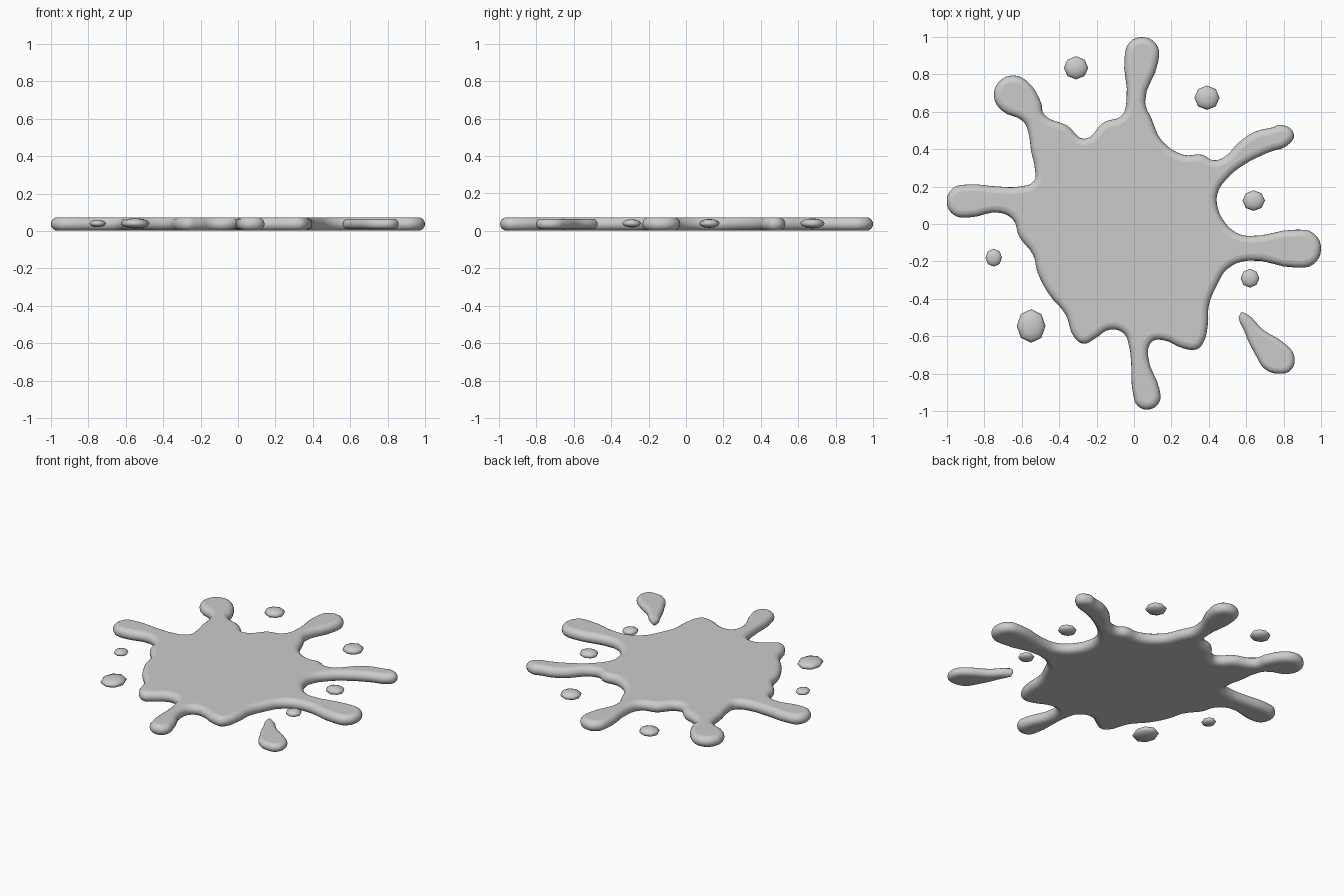
import bpy, math
from mathutils import Vector

if "Cube" in bpy.data.objects:
    bpy.data.objects.remove(bpy.data.objects["Cube"])

HALF = 0.036   # half the thickness of the puddle
MID = 0.037    # height of its middle plane


def arm(neck, half_width, tip, radius, spread=105):
    """Outline of one splash arm, clockwise: neck, round tip, neck."""
    n, t = Vector(neck), Vector(tip)
    d = (t - n).normalized()
    side = Vector((-d.y, d.x))
    pts = [n + side * half_width]
    for deg in (spread, spread / 2, 0, -spread / 2, -spread):
        a = math.radians(deg)
        pts.append(t + (d * math.cos(a) + side * math.sin(a)) * radius)
    pts.append(n - side * half_width)
    return [tuple(p) for p in pts]


def blob(name, pts, half=HALF, z=MID):
    """Filled smooth outline with a fully rounded rim, as a mesh."""
    cu = bpy.data.curves.new(name, 'CURVE')
    cu.dimensions = '2D'
    cu.fill_mode = 'BOTH'
    cu.resolution_u = 4
    cu.bevel_depth = half
    cu.bevel_resolution = 3
    cu.offset = -half
    sp = cu.splines.new('BEZIER')
    sp.bezier_points.add(len(pts) - 1)
    for bp, p in zip(sp.bezier_points, pts):
        bp.co = (p[0], p[1], 0)
        bp.handle_left_type = bp.handle_right_type = 'AUTO'
    sp.use_cyclic_u = True
    ob = bpy.data.objects.new(name, cu)
    bpy.context.collection.objects.link(ob)
    ob.location.z = z
    bpy.ops.object.select_all(action='DESELECT')
    ob.select_set(True)
    bpy.context.view_layer.objects.active = ob
    bpy.ops.object.convert(target='MESH')
    bpy.ops.object.shade_smooth_by_angle(angle=math.radians(50))


# Main puddle: arms joined by the bays between them
outline = []
outline += arm((0.01, 0.66), 0.05, (0.043, 0.905), 0.094)          # back arm
outline += [(.095, .56), (.15, .445), (.265, .37), (.365, .37), (.42, .342)]
outline += [(.475, .353), (.565, .44), (.65, .495), (.735, .515), (.79, .53),
            (.855, .48), (.82, .42), (.725, .385), (.585, .315)]    # back right arm
outline += [(.495, .24), (.447, .165), (.447, .09), (.485, .01), (.545, -.045)]
outline += arm((0.61, -0.13), 0.066, (0.895, -0.132), 0.105)       # right arm
outline += [(.5, -.24), (.44, -.335), (.4, -.435), (.395, -.535), (.37, -.635),
            (.335, -.67), (.265, -.665), (.15, -.62), (.095, -.63)]
outline += arm((0.03, -0.72), 0.047, (0.07, -0.918), 0.074)        # front arm
outline += [(-.025, -.66), (-.055, -.585), (-.13, -.565), (-.205, -.61),
            (-.27, -.64), (-.32, -.605), (-.365, -.485), (-.455, -.375),
            (-.515, -.26), (-.54, -.165), (-.615, -.065), (-.645, .02)]
outline += arm((-0.72, 0.13), 0.07, (-0.91, 0.122), 0.091)         # left arm
outline += [(-.615, .2), (-.535, .23), (-.53, .295), (-.55, .39), (-.565, .49)]
outline += arm((-0.545, 0.60), 0.07, (-0.645, 0.69), 0.104, 95)    # back left arm
outline += [(-.48, .585), (-.355, .525), (-.265, .455), (-.16, .545), (-.065, .58)]
blob("splat_body", outline)

# Long teardrop at the front right
blob("teardrop", [(.57, -.475), (.6, -.48), (.69, -.565), (.8, -.635), (.855, -.70),
                  (.84, -.78), (.77, -.80), (.70, -.775), (.65, -.70), (.595, -.585)],
     half=0.028)

# Small loose droplets: x, y, half width, half depth, half height
drops = [(-.31, .835, .065, .062, .027), (.39, .675, .067, .065, .027),
         (.64, .125, .06, .055, .024), (.62, -.29, .05, .05, .022),
         (-.75, -.18, .044, .048, .02), (-.55, -.545, .077, .09, .028)]
for i, (x, y, rx, ry, rz) in enumerate(drops):
    bpy.ops.mesh.primitive_uv_sphere_add(segments=8, ring_count=6, radius=1,
                                         location=(x, y, 0.04))
    ob = bpy.context.object
    ob.name = f"droplet_{i + 1}"
    ob.scale = (rx, ry, rz)
    bpy.ops.object.transform_apply(location=False, rotation=False, scale=True)
    bpy.ops.object.shade_smooth()
